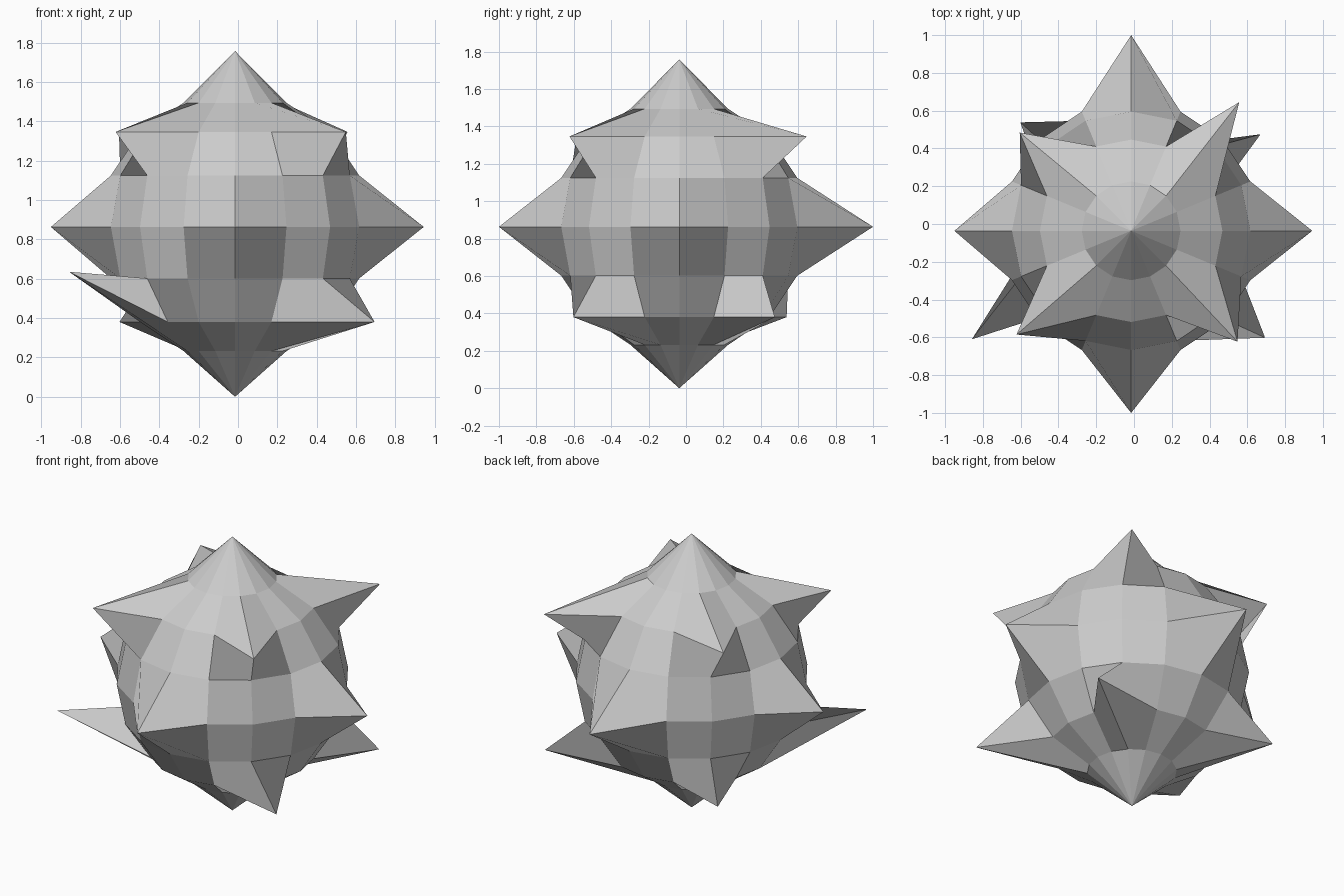
import bpy, bmesh
from math import sin, cos, radians
from mathutils import Vector

if "Cube" in bpy.data.objects:
    bpy.data.objects.remove(bpy.data.objects["Cube"])

R = 0.683                              # base sphere radius
CENTRE = Vector((-0.015, -0.036, 0.863))
STEP = 22.5

bm = bmesh.new()
bmesh.ops.create_uvsphere(bm, u_segments=16, v_segments=8, radius=R)
bmesh.ops.translate(bm, verts=bm.verts, vec=CENTRE)


def pull(lat, lon, tip):
    """Pull the single sphere vertex at lat/lon (in steps of 22.5 deg) out to a spike tip."""
    a, b = radians(lat * STEP), radians(lon * STEP)
    p = CENTRE + R * Vector((cos(a) * cos(b), cos(a) * sin(b), sin(a)))
    v = min(bm.verts, key=lambda q: (q.co - p).length)
    return v, Vector(tip)


cx, cy, cz = CENTRE
hi, lo = cz + R * sin(radians(45)), cz - R * sin(radians(45))
spikes = [
    # poles
    pull(4, 0, (cx, cy, 1.757)), pull(-4, 0, (cx, cy, 0)),
    # equator
    pull(0, 0, (0.944, cy, cz)), pull(0, 4, (cx, 1.0, cz)),
    pull(0, 8, (-0.951, cy, cz)), pull(0, 12, (cx, -1.0, cz)),
    # upper diagonals
    pull(2, 2, (0.557, 0.645, hi)), pull(2, 6, (-0.605, 0.484, hi)),
    pull(2, 10, (-0.622, -0.585, hi)), pull(2, 14, (0.548, -0.623, hi)),
    # lower diagonals, one of them skewed
    pull(-2, 2, (0.67, 0.475, lo)), pull(-2, 6, (-0.602, 0.538, lo)),
    pull(-2, 9, (-0.858, -0.61, 0.635)), pull(-2, 14, (0.694, -0.602, lo)),
]
for v, tip in spikes:
    v.co = tip

mesh = bpy.data.meshes.new("spiked_ball")
bm.to_mesh(mesh)
bm.free()
bpy.context.collection.objects.link(bpy.data.objects.new("spiked_ball", mesh))
